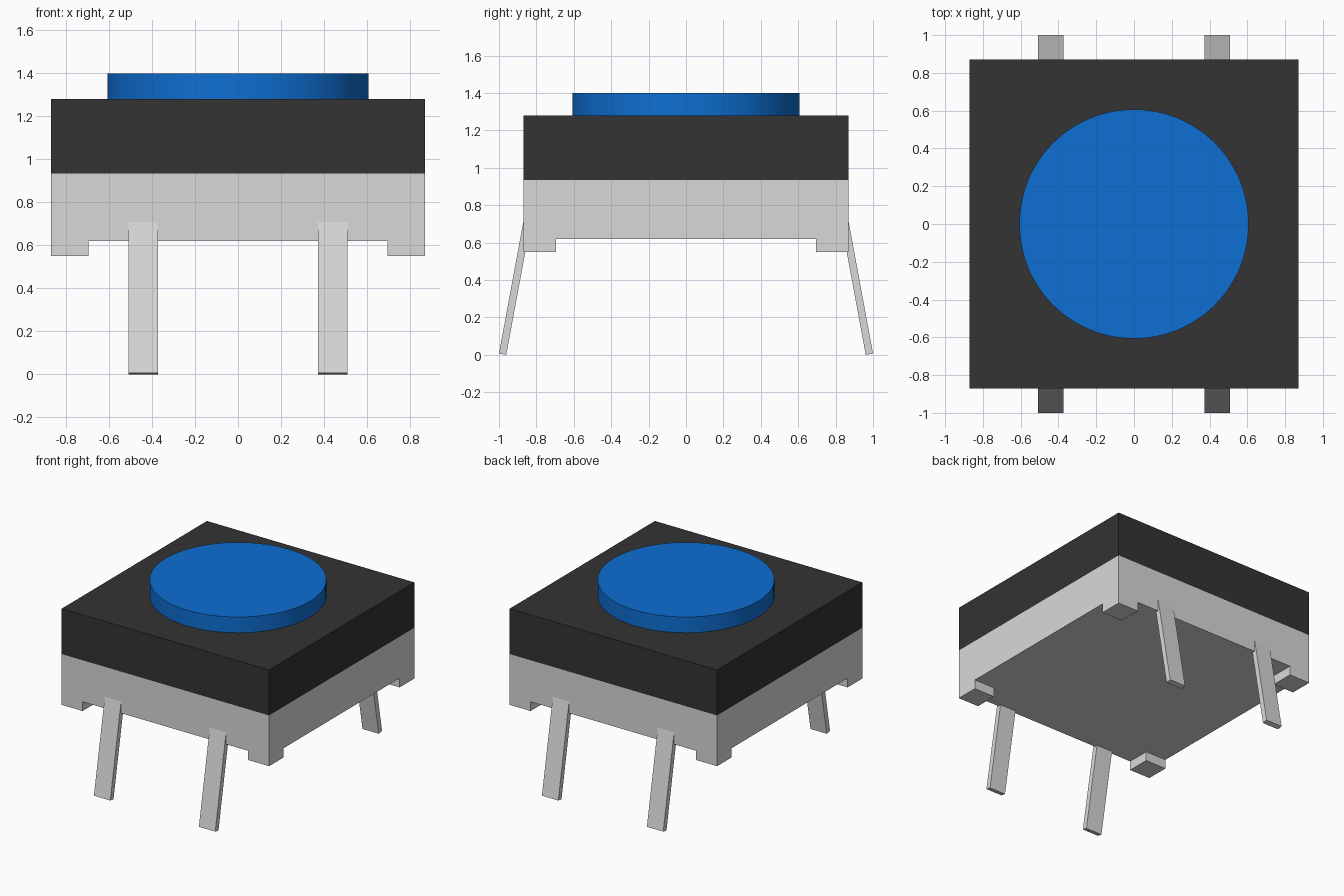
import bpy, bmesh, math

cube = bpy.data.objects.get("Cube")
if cube:
    bpy.data.objects.remove(cube, do_unlink=True)

HALF = 0.87                      # half width of the square housing
FOOT_IN = 0.695                  # inner edge of the corner feet
Z_FOOT, Z_BASE, Z_COVER, Z_TOP, Z_CAP = 0.55, 0.62, 0.935, 1.28, 1.40


def material(name, rgb):
    m = bpy.data.materials.new(name)
    m.use_nodes = True
    m.diffuse_color = (*rgb, 1)
    m.node_tree.nodes["Principled BSDF"].inputs["Base Color"].default_value = (*rgb, 1)
    return m


GREY = material("light grey", (0.692, 0.692, 0.692))
BLACK = material("soft black", (0.033, 0.033, 0.033))
BLUE = material("button blue", (0.0044, 0.159, 0.65))


def finish(name, bm, mat):
    bmesh.ops.recalc_face_normals(bm, faces=bm.faces)
    mesh = bpy.data.meshes.new(name)
    bm.to_mesh(mesh)
    bm.free()
    mesh.materials.append(mat)
    obj = bpy.data.objects.new(name, mesh)
    bpy.context.collection.objects.link(obj)
    return obj


def extrude(bm, faces, vec):
    """Extrude faces as one region along vec and return the new geometry."""
    geom = bmesh.ops.extrude_face_region(bm, geom=faces)["geom"]
    verts = [g for g in geom if isinstance(g, bmesh.types.BMVert)]
    bmesh.ops.translate(bm, verts=verts, vec=vec)


# Base: a 3 x 3 plan whose corner cells drop down as feet
bm = bmesh.new()
cuts = (-HALF, -FOOT_IN, FOOT_IN, HALF)
grid = [[bm.verts.new((x, y, Z_BASE)) for y in cuts] for x in cuts]
cells = {}
for i in range(3):
    for j in range(3):
        cells[i, j] = bm.faces.new((grid[i][j], grid[i][j + 1],
                                    grid[i + 1][j + 1], grid[i + 1][j]))
bottom = list(cells.values())
geom = bmesh.ops.extrude_face_region(bm, geom=bottom, use_keep_orig=True)["geom"]
bmesh.ops.translate(bm, vec=(0, 0, Z_COVER - Z_BASE),
                    verts=[g for g in geom if isinstance(g, bmesh.types.BMVert)])
for i in (0, 2):
    for j in (0, 2):
        extrude(bm, [cells[i, j]], (0, 0, Z_FOOT - Z_BASE))
        if cells[i, j].is_valid:
            bm.faces.remove(cells[i, j])
finish("base", bm, GREY)

# Cover: black square block on the base
bm = bmesh.new()
bmesh.ops.create_cube(bm, size=1)
bmesh.ops.scale(bm, verts=bm.verts, vec=(2 * HALF, 2 * HALF, Z_TOP - Z_COVER))
bmesh.ops.translate(bm, verts=bm.verts, vec=(0, 0, (Z_TOP + Z_COVER) / 2))
finish("cover", bm, BLACK)

# Button: round cap, sunk slightly into the cover
bm = bmesh.new()
low = Z_TOP - 0.05
bmesh.ops.create_cone(bm, cap_ends=True, segments=96, radius1=0.607,
                      radius2=0.607, depth=Z_CAP - low)
bmesh.ops.translate(bm, verts=bm.verts, vec=(0, 0, (Z_CAP + low) / 2))
button = finish("button", bm, BLUE)
bpy.ops.object.select_all(action='DESELECT')
button.select_set(True)
bpy.context.view_layer.objects.active = button
bpy.ops.object.shade_smooth_by_angle(angle=math.radians(40))

# Pins: one splayed flat bar, mirrored to all four places
bm = bmesh.new()
profile = ((-1.0, 0.007), (-0.961, 0.0), (-0.829, 0.713), (-0.868, 0.72))
side = bm.faces.new([bm.verts.new((0.372, y, z)) for y, z in profile])
geom = bmesh.ops.extrude_face_region(bm, geom=[side], use_keep_orig=True)["geom"]
bmesh.ops.translate(bm, vec=(0.137, 0, 0),
                    verts=[g for g in geom if isinstance(g, bmesh.types.BMVert)])
pins = finish("pins", bm, GREY)
mirror = pins.modifiers.new("four pins", 'MIRROR')
mirror.use_axis = (True, True, False)
mirror.use_mirror_merge = False
